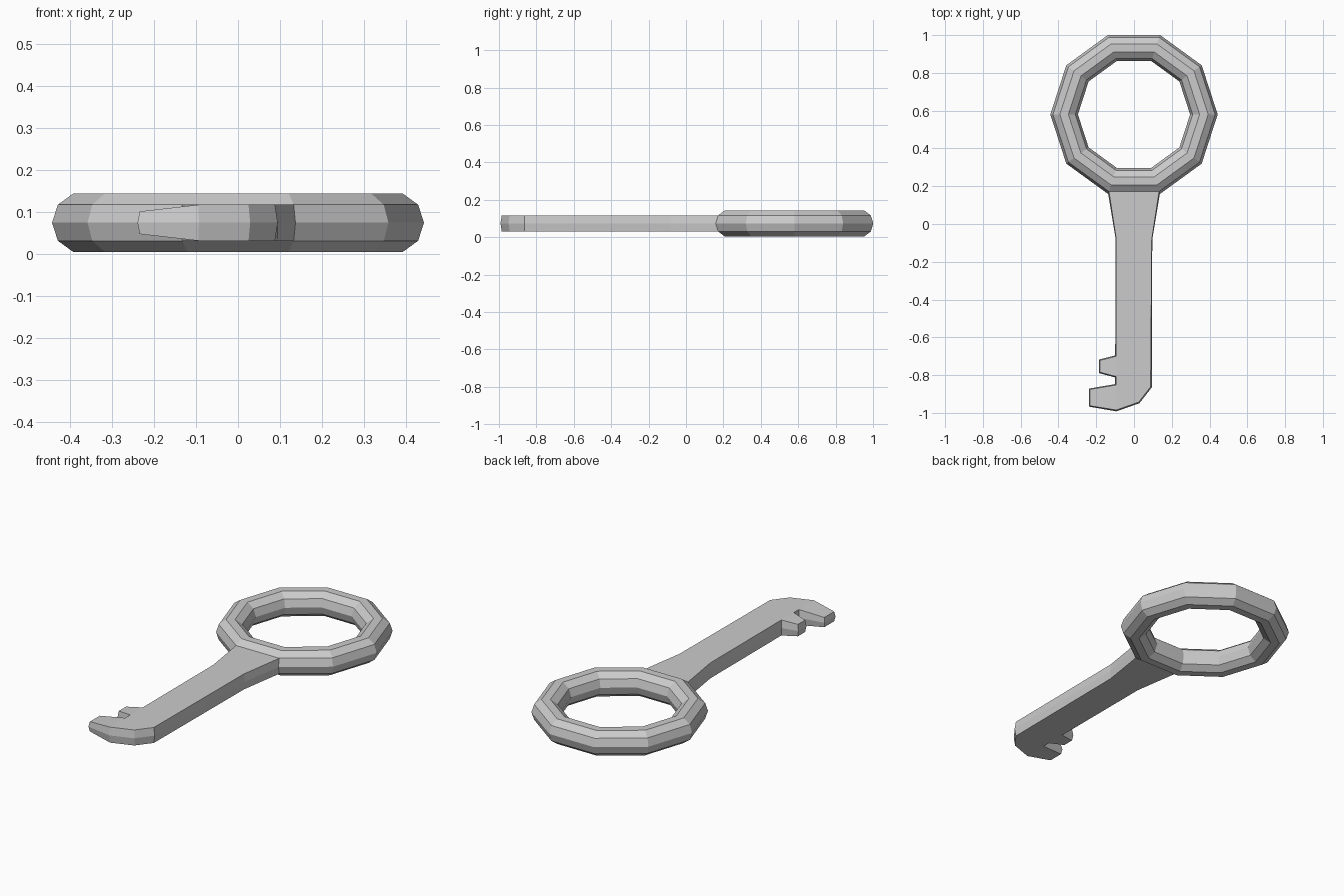
import bpy, bmesh
from math import sin, cos, pi, radians
from mathutils import Vector

if "Cube" in bpy.data.objects:
    bpy.data.objects.remove(bpy.data.objects["Cube"])

N = 10                                # sides of the ring and of its section
MAJOR, MINOR = 0.37, 0.073
CY, CZ = 0.58, 0.0735                 # ring centre


def ring_point(i, j):
    a, b = 2 * pi * i / N, 2 * pi * j / N
    r = MAJOR + MINOR * cos(b)
    return Vector((r * cos(a), CY + r * sin(a), CZ + MINOR * sin(b)))


bm = bmesh.new()

# Bow: ten-sided ring, left open where the shank grows out of it
ring = [[bm.verts.new(ring_point(i, j)) for j in range(N)] for i in range(N)]
for i in range(N):
    for j in range(N):
        if i == 7 and j in (0, N - 1):
            continue
        k, m = (i + 1) % N, (j + 1) % N
        bm.faces.new((ring[i][j], ring[k][j], ring[k][m], ring[i][m]))

# Shank and bit outline (x, y, half thickness), left side down, right side up
T = MINOR * sin(2 * pi / N)
outline = [
    (-0.094, -0.08, T), (-0.094, -0.70, T),
    (-0.18, -0.722, 0.033), (-0.18, -0.785, 0.033),
    (-0.094, -0.808, T), (-0.094, -0.852, T),
    (-0.234, -0.876, 0.027), (-0.234, -0.962, 0.027),
    (-0.094, -0.985, T), (0.025, -0.943, T),
    (0.088, -0.862, T), (0.094, -0.08, T),
]
BULGE = 0.007                         # the side walls ridge out at mid height
pts = [Vector(p[:2]) for p in outline]
ends = [ring_point(7, 1).xy, ring_point(8, 1).xy]
path = [ends[0]] + pts + [ends[1]]


def outward(i):
    n = Vector((0, 0))
    for a, b in ((path[i], path[i + 1]), (path[i + 1], path[i + 2])):
        d = (b - a).normalized()
        n += Vector((d.y, -d.x))
    return n.normalized()


columns = [[ring[7][1], ring[7][0], ring[7][N - 1]]]
for i, (x, y, h) in enumerate(outline):
    m = pts[i] + outward(i) * BULGE * (0.4 if y > -0.1 else 1)
    columns.append([bm.verts.new((x, y, CZ + h)),
                    bm.verts.new((m.x, m.y, CZ)),
                    bm.verts.new((x, y, CZ - h))])
columns.append([ring[8][1], ring[8][0], ring[8][N - 1]])

# Side walls
for a, b in zip(columns, columns[1:]):
    for k in (0, 1):
        bm.faces.new((a[k], b[k], b[k + 1], a[k + 1]))

# Flat top and bottom of the shank, plus the tapered teeth
plates = [(0, 1, 12, 13), (1, 2, 5, 6, 9, 10, 11, 12), (2, 3, 4, 5), (6, 7, 8, 9)]
for plate in plates:
    for k in (0, 2):
        bm.faces.new([columns[c][k] for c in plate])

bmesh.ops.recalc_face_normals(bm, faces=bm.faces)
mesh = bpy.data.meshes.new("key")
bm.to_mesh(mesh)
bm.free()
bpy.context.collection.objects.link(bpy.data.objects.new("key", mesh))
